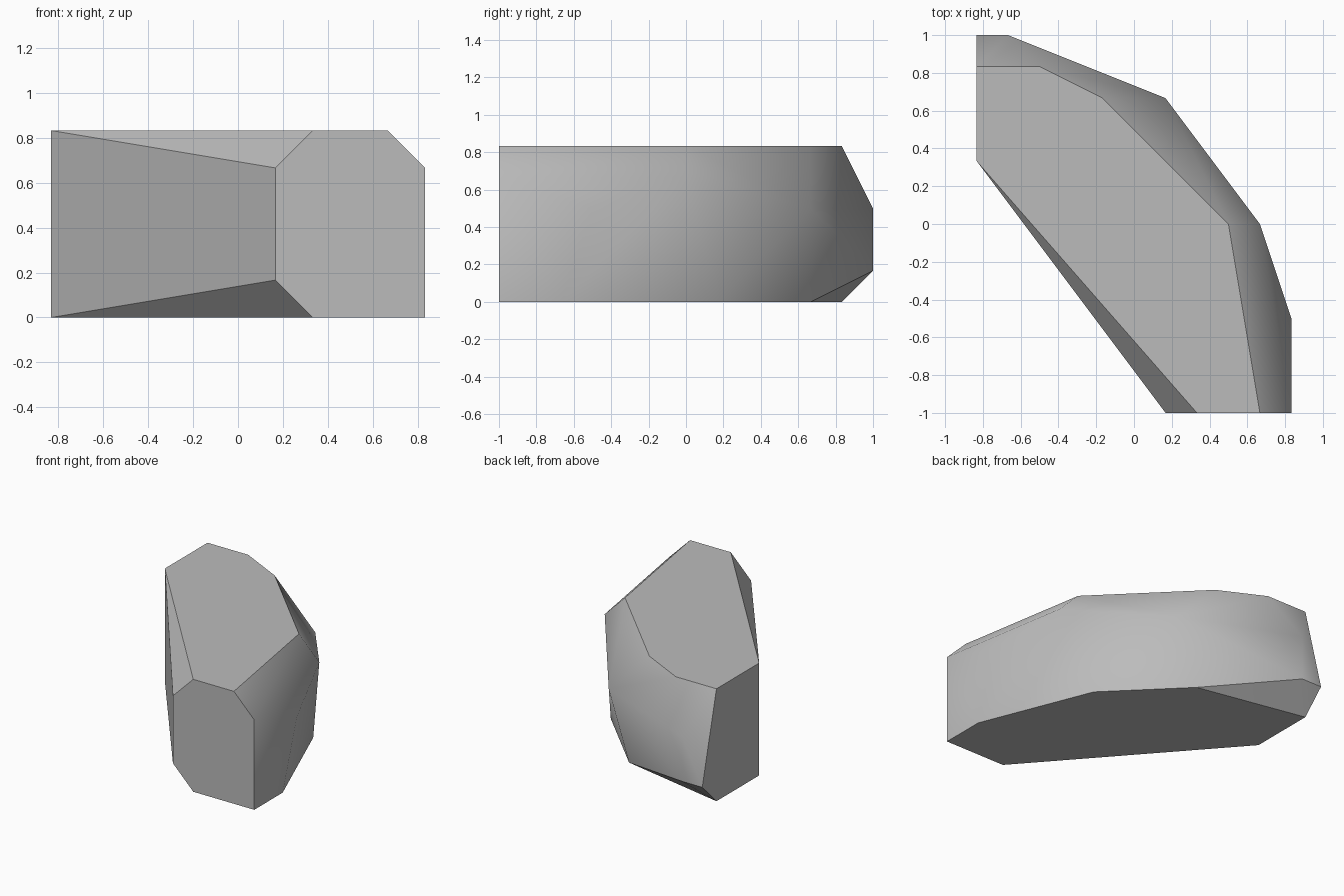
import bpy
import bmesh
import math

cube = bpy.data.objects.get("Cube")
if cube:
    bpy.data.objects.remove(cube, do_unlink=True)

UNIT = 1 / 6  # the stone's corners sit on a grid of sixths

# Flat top and bottom outlines
top = [(-5, 2), (2, -6), (4, -6), (3, 0), (-1, 4), (-3, 5), (-5, 5)]
bottom = [(-5, 2), (2, -6), (5, -6), (5, -4), (3, 1), (0, 4), (-5, 5)]
# Bulging corners between them
girdle = [(1, -6, 1), (1, -6, 4), (5, -6, 4), (5, -3, 3), (4, 0, 4),
          (1, 4, 3), (-4, 6, 3), (-4, 6, 1), (-5, 6, 1)]
corners = [(x, y, 5) for x, y in top] + [(x, y, 0) for x, y in bottom] + girdle

# Stone body as the convex skin over the corners
bm = bmesh.new()
for corner in corners:
    bm.verts.new([c * UNIT for c in corner])
bmesh.ops.convex_hull(bm, input=bm.verts[:])
bmesh.ops.dissolve_limit(bm, angle_limit=math.radians(0.5),
                         verts=bm.verts[:], edges=bm.edges[:])
bmesh.ops.recalc_face_normals(bm, faces=bm.faces[:])
mesh = bpy.data.meshes.new("stone")
bm.to_mesh(mesh)
bm.free()

stone = bpy.data.objects.new("stone", mesh)
bpy.context.collection.objects.link(stone)

# Plain grey stone
grey = bpy.data.materials.new("stone_grey")
grey.use_nodes = True
colour = (0.5, 0.5, 0.5, 1)
grey.diffuse_color = colour
grey.node_tree.nodes["Principled BSDF"].inputs["Base Color"].default_value = colour
mesh.materials.append(grey)

# Soft shading across the rounded side, crisp main edges
bpy.ops.object.select_all(action='DESELECT')
stone.select_set(True)
bpy.context.view_layer.objects.active = stone
bpy.ops.object.shade_smooth_by_angle(angle=math.radians(35))
